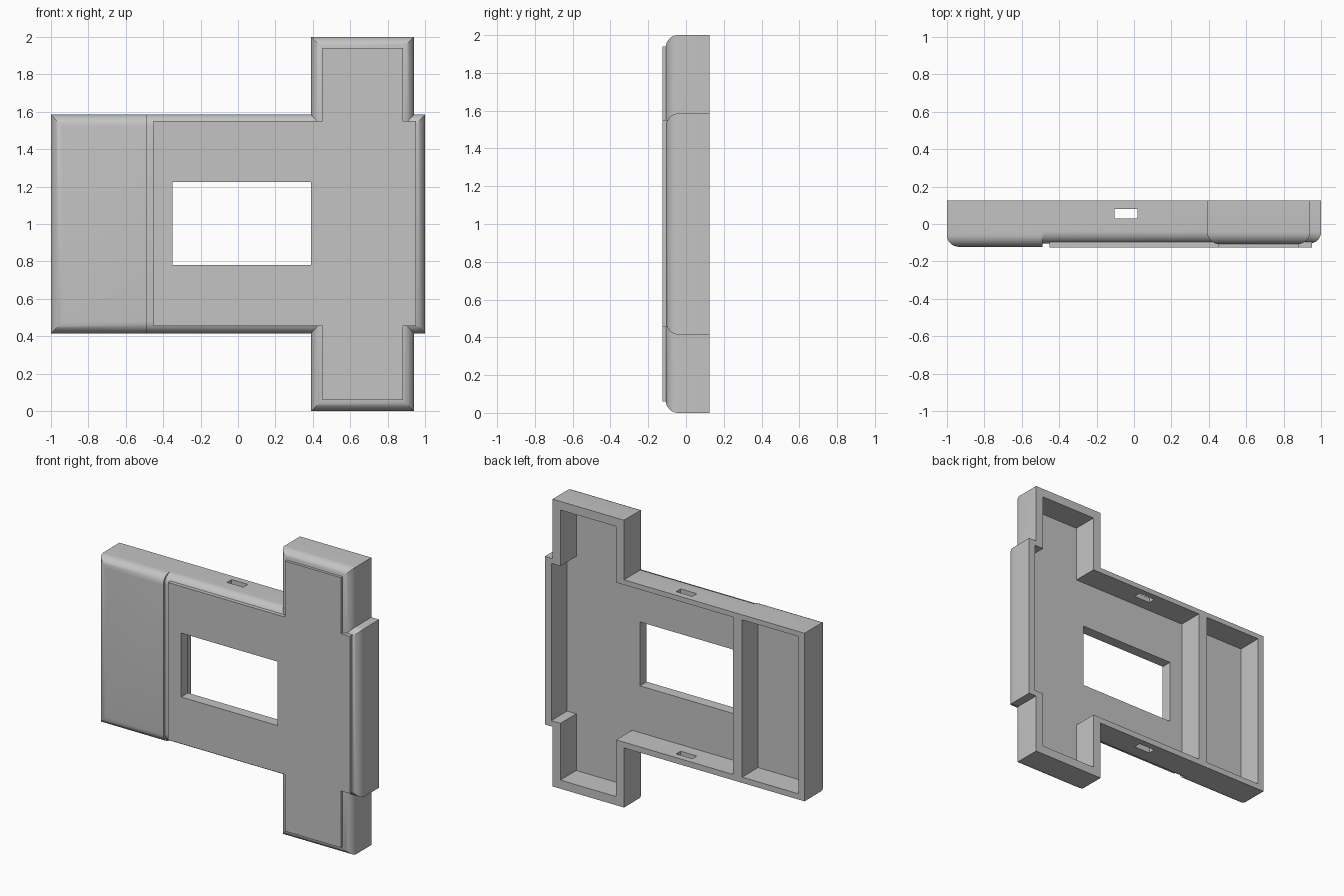
import bpy
import bmesh
import math

cube = bpy.data.objects.get("Cube")
if cube:
    bpy.data.objects.remove(cube, do_unlink=True)

BACK, FLOOR, ROUND = 0.125, -0.05, 0.065

grey = bpy.data.materials.new("plain_grey")
grey.use_nodes = True
grey.diffuse_color = (0.55, 0.55, 0.55, 1)
grey.node_tree.nodes["Principled BSDF"].inputs["Base Color"].default_value = grey.diffuse_color


def prism(name, outline, front, back, is_rounded=None):
    """Extrude an x-z outline along y; optionally round chosen front edges."""
    bm = bmesh.new()
    face = bm.faces.new([bm.verts.new((x, front, z)) for x, z in outline])
    rim = list(face.edges)
    new = bmesh.ops.extrude_face_region(bm, geom=[face], use_keep_orig=True)["geom"]
    moved = [v for v in new if isinstance(v, bmesh.types.BMVert)]
    bmesh.ops.translate(bm, verts=moved, vec=(0, back - front, 0))
    bmesh.ops.recalc_face_normals(bm, faces=bm.faces)
    if is_rounded:
        edges = [e for e in rim if is_rounded(e)]
        bmesh.ops.bevel(bm, geom=edges, offset=ROUND, segments=8, profile=0.5,
                        affect='EDGES', clamp_overlap=False)
    mesh = bpy.data.meshes.new(name)
    bm.to_mesh(mesh)
    bm.free()
    mesh.materials.append(grey)
    obj = bpy.data.objects.new(name, mesh)
    bpy.context.collection.objects.link(obj)
    return obj


def rect(x0, x1, z0, z1):
    return [(x0, z0), (x1, z0), (x1, z1), (x0, z1)]


def cross(x0, x1, z0, z1, bx0, bx1, bz0, bz1):
    """Wide rectangle crossed by a taller bar."""
    return [(x0, z0), (bx0, z0), (bx0, bz0), (bx1, bz0), (bx1, z0), (x1, z0),
            (x1, z1), (bx1, z1), (bx1, bz1), (bx0, bz1), (bx0, z1), (x0, z1)]


def combine(target, other, operation):
    mod = target.modifiers.new(operation.lower(), 'BOOLEAN')
    mod.operation, mod.solver, mod.object = operation, 'EXACT', other
    bpy.context.view_layer.objects.active = target
    bpy.ops.object.modifier_apply(modifier=mod.name)
    bpy.data.objects.remove(other, do_unlink=True)


def not_upright_at(x):
    return lambda e: not all(abs(v.co.x - x) < 0.001 for v in e.verts)


# Outer body: wide section, taller crossing bar, thicker end block
shell = prism("case_shell", rect(-0.7, 1, 0.415, 1.585), -0.105, BACK, not_upright_at(-0.7))
bar = prism("upright_bar", rect(0.39, 0.94, 0, 2), -0.107, BACK, lambda e: True)
block = prism("end_block", rect(-1, -0.49, 0.415, 1.585), -0.122, BACK, not_upright_at(-0.49))
inner = cross(-0.45, 0.95, 0.455, 1.55, 0.45, 0.88, 0.06, 1.94)
plate = prism("front_plate", inner, -0.125, -0.07)
for part in (bar, block, plate):
    combine(shell, part, 'UNION')

# Rear cavities, window and the pair of side slots
cuts = [
    prism("main_cavity", inner, FLOOR, 0.2),
    prism("end_cavity", rect(-0.955, -0.52, 0.455, 1.55), FLOOR, 0.2),
    prism("window_cut", rect(-0.35, 0.39, 0.78, 1.225), -0.2, 0.2),
    prism("slot_cut", rect(-0.105, 0.02, 0.3, 1.7), 0.03, 0.08),
]
for cut in cuts:
    combine(shell, cut, 'DIFFERENCE')

# Smooth rounded rims, crisp edges elsewhere
bpy.ops.object.select_all(action='DESELECT')
shell.select_set(True)
bpy.context.view_layer.objects.active = shell
bpy.ops.object.shade_smooth_by_angle(angle=math.radians(25))
